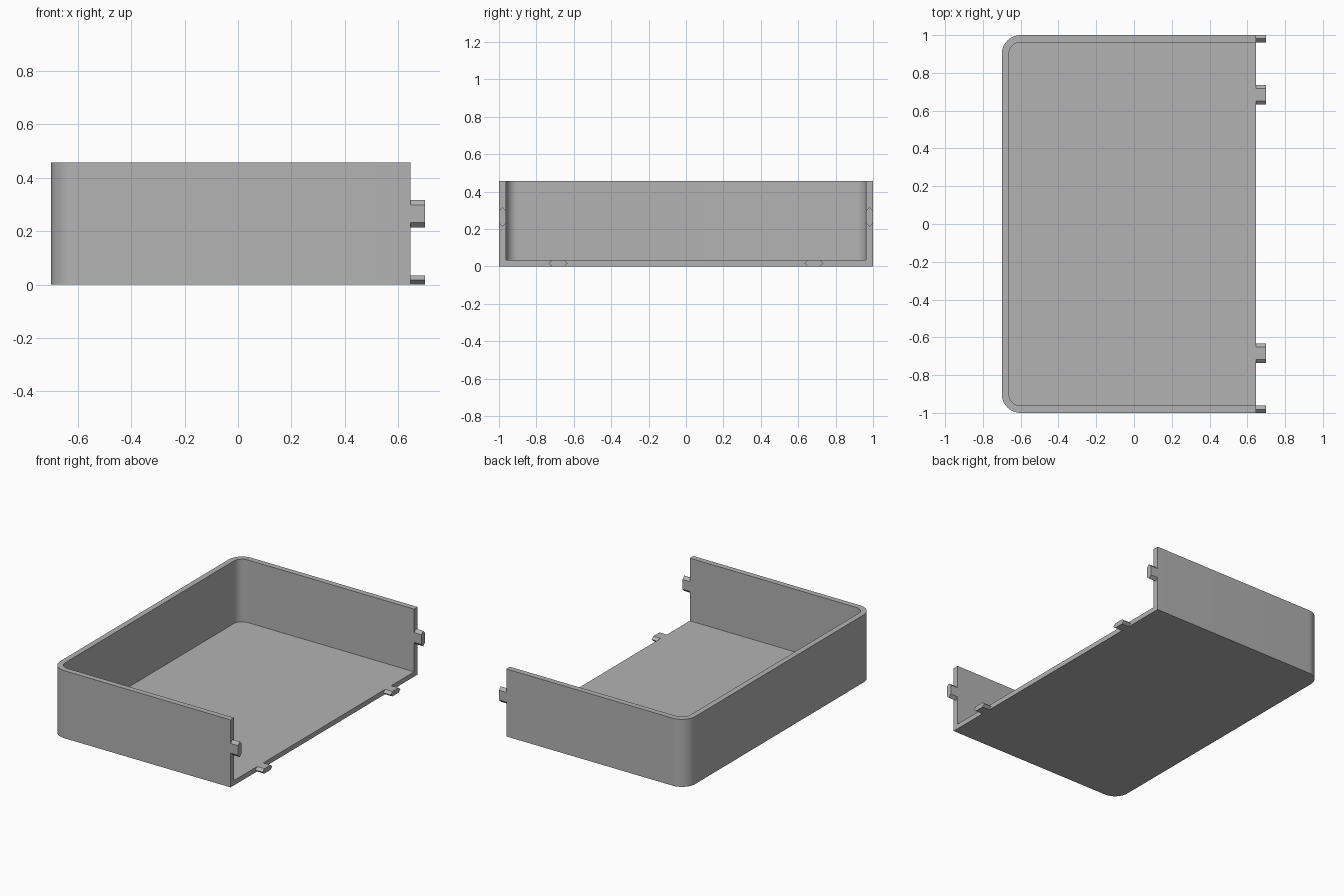
import bpy
import bmesh
from math import sin, cos, pi, radians

# Main dimensions
BACK, OPEN, TIP = -0.7, 0.645, 0.7
HALF, HEIGHT = 1.0, 0.457
WALL, FLOOR = 0.038, 0.033
RADIUS, STEPS = 0.1, 12

cube = bpy.data.objects.get("Cube")
if cube:
    bpy.data.objects.remove(cube, do_unlink=True)

grey = bpy.data.materials.new("plain grey")
grey.use_nodes = True
colour = (0.45, 0.45, 0.45, 1)
grey.diffuse_color = colour
grey.node_tree.nodes["Principled BSDF"].inputs["Base Color"].default_value = colour


def finish(name, bm):
    """Turn a bmesh into a named grey object with outward normals."""
    bmesh.ops.recalc_face_normals(bm, faces=bm.faces[:])
    mesh = bpy.data.meshes.new(name)
    bm.to_mesh(mesh)
    bm.free()
    mesh.materials.append(grey)
    obj = bpy.data.objects.new(name, mesh)
    bpy.context.collection.objects.link(obj)
    return obj


def outline(inset):
    """U-shaped path, open towards +x, with two rounded corners at the back."""
    r = RADIUS - inset
    cx, cy = BACK + RADIUS, HALF - RADIUS
    pts = [(OPEN, inset - HALF)]
    for side, start in ((-1, 1.5 * pi), (1, pi)):
        for i in range(STEPS + 1):
            a = start - i * pi / 2 / STEPS
            pts.append((cx + r * cos(a), side * cy + r * sin(a)))
    return pts + [(OPEN, HALF - inset)]


# Open tray: floor and three walls as one closed shell
bm = bmesh.new()


def ring(inset, z):
    return [bm.verts.new((x, y, z)) for x, y in outline(inset)]


rings = [ring(0, 0), ring(0, HEIGHT), ring(WALL, HEIGHT), ring(WALL, FLOOR)]
for a, b in zip(rings, rings[1:]):
    for i in range(len(a) - 1):
        bm.faces.new((a[i], a[i + 1], b[i + 1], b[i]))
bm.faces.new(rings[0])
bm.faces.new(rings[-1])
bm.faces.new([r[0] for r in rings] + [r[-1] for r in reversed(rings)])
tray = finish("tray", bm)
bpy.context.view_layer.objects.active = tray
tray.select_set(True)
bpy.ops.object.shade_smooth_by_angle(angle=radians(30))
tray.select_set(False)


def tab(name, y, z, thickness, upright):
    """Six-sided peg on the open edge, pointed along its long direction."""
    half, flat, t = 0.052, 0.033, thickness / 2
    section = [(half, 0), (flat, t), (-flat, t), (-half, 0), (-flat, -t), (flat, -t)]
    bm = bmesh.new()
    ends = []
    for x in (OPEN, TIP):
        ends.append([bm.verts.new((x, y + v, z + u) if upright else (x, y + u, z + v))
                     for u, v in section])
        bm.faces.new(ends[-1])
    for i in range(6):
        j = (i + 1) % 6
        bm.faces.new((ends[0][i], ends[0][j], ends[1][j], ends[1][i]))
    finish(name, bm)


# Connecting tabs, one on each wall and two on the floor edge
for side, label in ((-1, "right"), (1, "left")):
    tab("wall_tab_" + label, side * (HALF - WALL / 2), 0.265, WALL, True)
    tab("floor_tab_" + label, side * 0.684, FLOOR / 2, FLOOR, False)
